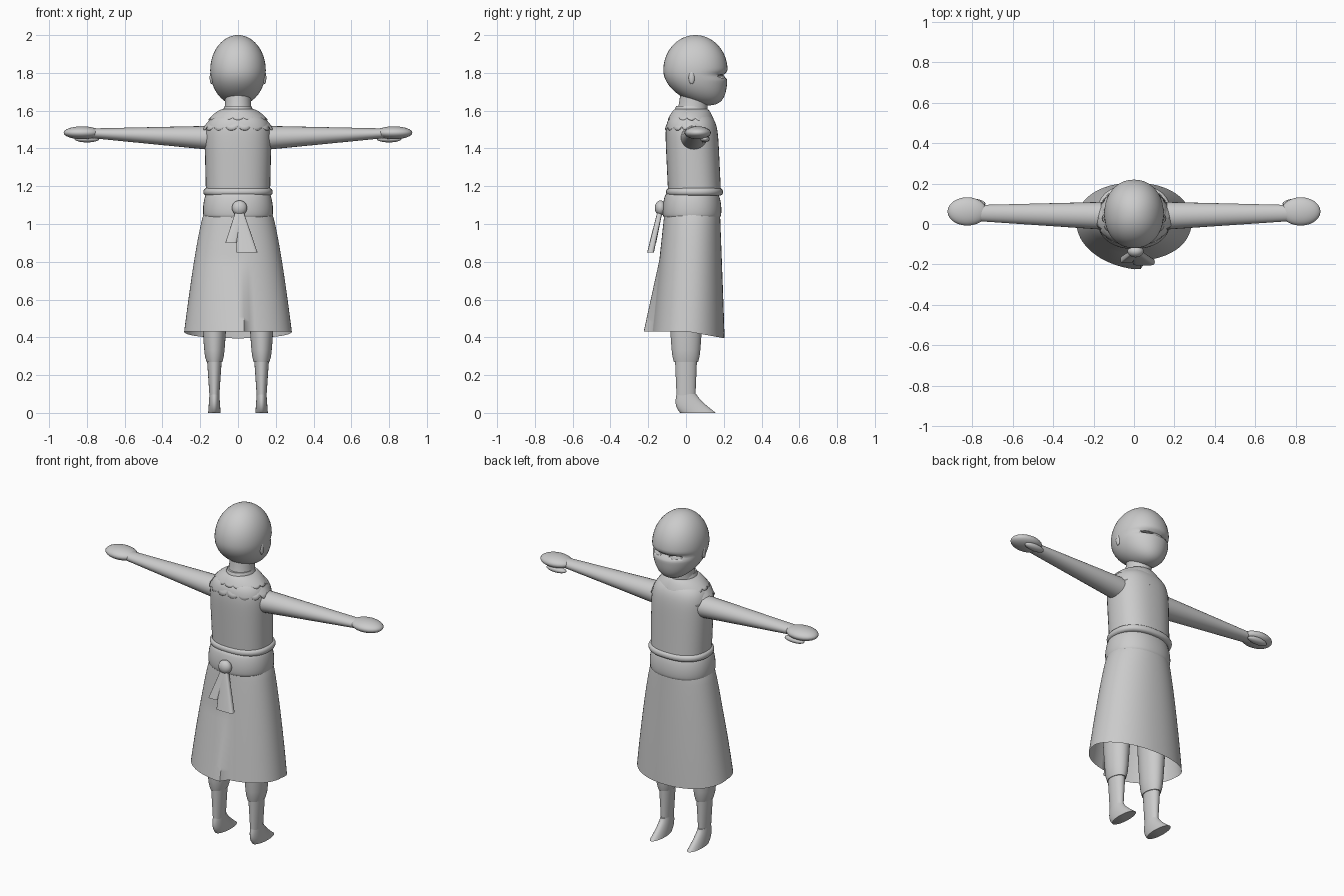
import bpy, bmesh
from math import cos, sin, pi, tau, exp, sqrt, copysign, radians
from mathutils import Vector

if "Cube" in bpy.data.objects:
    bpy.data.objects.remove(bpy.data.objects["Cube"])

grey = bpy.data.materials.new("plain grey")
grey.use_nodes = True
grey.diffuse_color = (.6, .6, .6, 1)
grey.node_tree.nodes["Principled BSDF"].inputs["Base Color"].default_value = grey.diffuse_color


def surface(name, point, rings=16, sides=32, power=1, caps=True):
    """Sweep point(t, c, s): t runs along the part, c and s go round it."""
    bm = bmesh.new()
    loops = []
    for k in range(rings + 1):
        loop = []
        for i in range(sides):
            angle = tau * i / sides
            c, s = (copysign(abs(w) ** power, w) for w in (cos(angle), sin(angle)))
            loop.append(bm.verts.new(point(k / rings, c, s)))
        loops.append(loop)
    for low, high in zip(loops, loops[1:]):
        for i in range(sides):
            bm.faces.new((low[i - 1], low[i], high[i], high[i - 1]))
    if caps:
        bm.faces.new(loops[0])
        bm.faces.new(loops[-1])
    bmesh.ops.remove_doubles(bm, verts=bm.verts, dist=.0001)
    bmesh.ops.recalc_face_normals(bm, faces=bm.faces)
    mesh = bpy.data.meshes.new(name)
    bm.to_mesh(mesh)
    bm.free()
    mesh.materials.append(grey)
    obj = bpy.data.objects.new(name, mesh)
    bpy.context.collection.objects.link(obj)
    bpy.ops.object.select_all(action='DESELECT')
    obj.select_set(True)
    bpy.context.view_layer.objects.active = obj
    bpy.ops.object.shade_smooth_by_angle(angle=radians(50))
    return obj


def ball(name, place, size):
    def point(t, c, s):
        r = sin(pi * t)
        return Vector(place) + Vector(size) * Vector.Fill(3, 0).length + Vector(
            (size[0] * r * c, size[1] * r * s, size[2] * cos(pi * t)))
    return surface(name, point, sides=24)


# Head: an egg whose lower half slides forward to the chin, dented at the brow
def head_point(t, c, s):
    up, r = cos(pi * t), sin(pi * t)
    chin = max(0, -up) ** 2
    z = 1.814 + .186 * up
    dent = .022 * exp(-((z - 1.787) / .014) ** 2) * max(0, s)
    return Vector((.147 * r * c, .05 + .07 * chin + .17 * r * s - dent, z))


head = surface("head", head_point, rings=48, sides=40, power=.95)


# Neck with its band, and blouse with rounded shoulders and a rolled hem
def neck_point(t, c, s):
    flare = .03 * (1 - t) ** 3
    return Vector(((.068 + flare) * c, .025 + .02 * t + (.075 + flare) * s, 1.53 + .16 * t))


def neckband_point(t, c, s):
    flare = .025 * (1 - t)
    return Vector(((.071 + flare) * c, .026 + (.078 + flare) * s, 1.56 + .065 * t))


def blouse_point(t, c, s):
    full = (1 - t ** 10) ** .7
    return Vector(((.08 + (.09 + .01 * t) * full) * c,
                   .045 - .02 * t + (.075 + .065 * full) * s, 1.17 + .42 * t))


def hem_point(t, c, s):
    roll = .014 * sqrt(sin(pi * t))
    return Vector(((.17 + roll) * c, .045 + (.137 + roll) * s, 1.15 + .04 * t))


surface("neck", neck_point)
surface("neckband", neckband_point, rings=4)
surface("blouse", blouse_point, rings=32, sides=40, power=.85)
surface("blouse_hem", hem_point, rings=8, sides=40, power=.85)


# Two overlapping tiers of scalloped collar
def collar(name, reach, lift, wave):
    def point(t, c, s):
        around = Vector((c, s)).angle_signed(Vector((1, 0)))
        petal = sqrt(abs(wave(8 * around)))
        spread = reach * t * (1 - .16 * t * (1 - petal))
        drop = .03 * spread + (.06 + .025 * max(0, s)) * spread ** 2
        return Vector(((.078 + .102 * spread) * c, .028 + (.082 + .052 * spread) * s,
                       1.598 + lift - drop))
    cloth = surface(name, point, rings=8, sides=128, caps=False).modifiers.new("cloth", 'SOLIDIFY')
    cloth.thickness = .008
    cloth.offset = 0


collar("collar_lower", 1.08, 0, sin)
collar("collar_upper", .75, .008, cos)


# Sash, knot and hanging tails at the back
def sash_point(t, c, s):
    roll = .012 * sin(pi * t) ** .5 - .012 * t
    return Vector(((.178 + roll) * c, .032 + (.148 + roll) * s, 1.035 + .125 * t))


def tail(name, drift, length, widen):
    def point(t, c, s):
        return Vector((.008 + drift * t + (.02 + widen * t) * c,
                       -.137 - .23 * length * t + (.013 + .005 * t) * s, 1.07 - length * t))
    surface(name, point, sides=20, power=.5)


surface("sash", sash_point, sides=40, power=.9)
ball("sash_knot", (.008, -.135, 1.085), (.04, .03, .04))
tail("long_tail", .04, .22, .035)
tail("short_tail", -.045, .17, .01)


# Wrapped skirt: one back panel stands out beyond the other towards the hem
def skirt_point(t, c, s):
    x = (.178 + .107 * t ** .75) * c
    y = .033 + .012 * s - .022 * t + (.135 + .046 * t) * s
    if s < 0 and x < .035:
        y -= .07 * max(0, t - .4) * min(1, 1 + x / .285)
    return Vector((x, y, 1.06 - .63 * t - .035 * max(0, s) * t ** 6))


surface("skirt", skirt_point, rings=24, sides=64, power=.93, caps=False)

for side, label in ((1, "left"), (-1, "right")):
    # Eye slit and ear
    cutter = ball(label + "_eye_cutter", (side * .06, .185, 1.782), (.036, .05, .009))
    cutter.hide_render = True
    cutter.hide_viewport = True
    slit = head.modifiers.new(label + " eye", 'BOOLEAN')
    slit.solver = 'EXACT'
    slit.object = cutter
    ball(label + "_ear", (side * .14, .03, 1.775), (.01, .016, .035))

    # Arm, mitten hand and thumb
    def arm_point(t, c, s):
        return Vector((side * (.12 + .65 * t), .04 + .014 * t + (.07 - .03 * t) * s,
                       1.455 + .025 * t + (.065 - .039 * t) * c))
    surface(label + "_arm", arm_point, sides=24)
    ball(label + "_hand", (side * .825, .062, 1.483), (.098, .07, .034))
    ball(label + "_thumb", (side * .8, .1, 1.45), (.065, .025, .018))

    # Trouser leg, shin and foot
    def trouser_point(t, c, s):
        grow = .033 * sqrt(t)
        return Vector((side * .125 + (.042 + grow) * c, (.064 + grow) * s, .27 + .5 * t))

    def shin_point(t, c, s):
        return Vector((side * .125 + (.026 + .013 * t) * c, (.05 + .008 * t) * s, .09 + .19 * t))

    def foot_point(t, c, s):
        toe = .055 + .103 * t ** 1.3
        heel = .02 * t ** 4 - .05 - .006 * sin(pi * t)
        return Vector((side * .125 + (.026 + .007 * t) * c,
                       (toe + heel) / 2 + (toe - heel) / 2 * s, .1 - .1 * t))
    surface(label + "_trouser", trouser_point)
    surface(label + "_shin", shin_point, rings=8)
    surface(label + "_foot", foot_point)
